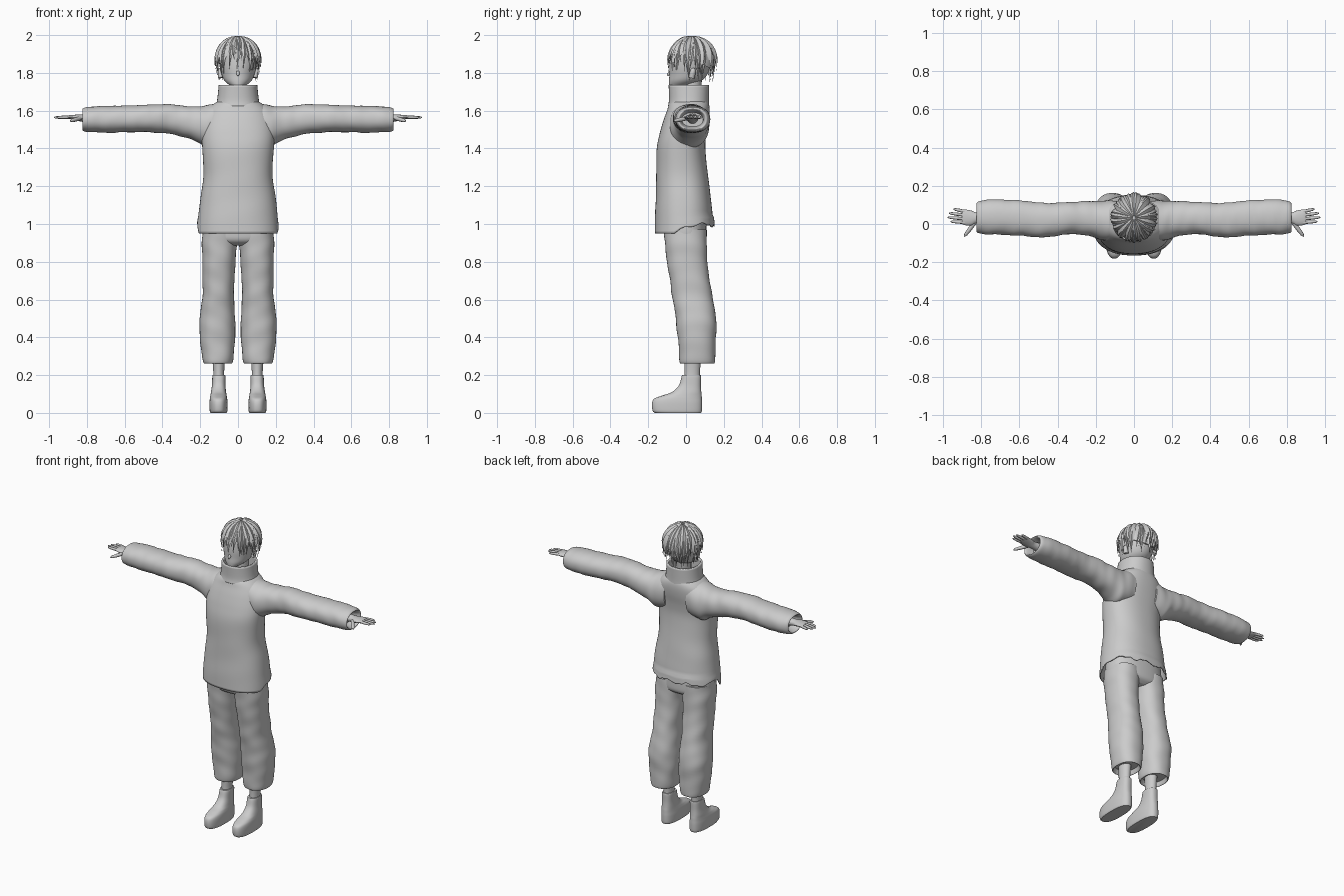
import bpy, bmesh, math, random
from mathutils import Vector

random.seed(4)
cube = bpy.data.objects.get("Cube")
if cube:
    bpy.data.objects.remove(cube, do_unlink=True)

GREY = (0.6, 0.6, 0.6, 1)
mat = bpy.data.materials.new("plain grey")
mat.use_nodes = True
mat.diffuse_color = GREY
mat.node_tree.nodes["Principled BSDF"].inputs["Base Color"].default_value = GREY


def finish(name, bm, mirror=False, angle=50):
    bmesh.ops.recalc_face_normals(bm, faces=bm.faces)
    mesh = bpy.data.meshes.new(name)
    bm.to_mesh(mesh)
    bm.free()
    mesh.materials.append(mat)
    ob = bpy.data.objects.new(name, mesh)
    bpy.context.collection.objects.link(ob)
    bpy.ops.object.select_all(action='DESELECT')
    ob.select_set(True)
    bpy.context.view_layer.objects.active = ob
    bpy.ops.object.shade_smooth_by_angle(angle=math.radians(angle))
    if mirror:
        ob.modifiers.new("mirror", 'MIRROR')
    return ob


def spline(a, b, c, d, t):
    """Smooth curve from b to c."""
    return b + 0.5 * t * (c - a + t * (2*a - 5*b + 4*c - d + t * (3*(b - c) + d - a)))


def skin(bm, rings, caps=True):
    """Join rings of points with faces."""
    rings = [[bm.verts.new(p) for p in ring] for ring in rings]
    n = len(rings[0])
    for r, s in zip(rings, rings[1:]):
        for i in range(n):
            j = (i + 1) % n
            bm.faces.new((r[i], r[j], s[j], s[i]))
    if caps:
        bm.faces.new(rings[0])
        bm.faces.new(rings[-1])


def loft(bm, secs, axis='z', seg=40, steps=5, square=2.0, folds=0, freq=40, caps=True):
    """Sections hold position along the axis, then low and high bounds across it."""
    rows = []
    for i in range(len(secs) - 1):
        quad = [secs[max(0, min(len(secs) - 1, i + k))] for k in (-1, 0, 1, 2)]
        rows += [[spline(*v, s / steps) for v in zip(*quad)] for s in range(steps)]
    rows.append(secs[-1])
    rings = []
    for t, a0, a1, b0, b1 in rows:
        ring = []
        for k in range(seg):
            ang = math.tau * k / seg
            c, s = math.cos(ang), math.sin(ang)
            # slanted creases that fade in and out around the cloth
            w = 1 + folds * (math.sin(freq * t + 2 * s + c) * (0.6 + 0.4 * math.sin(3 * ang))
                             + 0.5 * math.sin(1.7 * freq * t - 3 * c))
            a = (a0 + a1) / 2 + (a1 - a0) / 2 * w * math.copysign(abs(c) ** (2 / square), c)
            b = (b0 + b1) / 2 + (b1 - b0) / 2 * w * math.copysign(abs(s) ** (2 / square), s)
            ring.append((a, b, t) if axis == 'z' else (t, a, b))
        rings.append(ring)
    skin(bm, rings, caps)


def part(name, secs, mirror=False, angle=50, **kw):
    bm = bmesh.new()
    loft(bm, secs, **kw)
    return finish(name, bm, mirror, angle)


# Jacket body: hem is open, high at the back with a ragged edge
jacket = part("jacket_body", [
    (0.95, -.215, .215, -.165, .145), (1.05, -.21, .21, -.163, .14),
    (1.15, -.197, .197, -.16, .13), (1.27, -.182, .182, -.157, .115),
    (1.4, -.19, .19, -.155, .102), (1.48, -.192, .192, -.14, .108),
    (1.55, -.185, .185, -.118, .12), (1.6, -.165, .165, -.1, .125),
    (1.635, -.13, .13, -.09, .122), (1.66, -.09, .09, -.075, .11)],
    square=2.3, folds=0.006, freq=22, seg=64, caps=False)
for v in jacket.data.vertices:
    if v.co.z < 1.04:
        back = min(1, max(0, (v.co.y + 0.06) / 0.04))
        ragged = 0.012 * math.sin(47 * v.co.x) + 0.008 * math.sin(110 * v.co.x)
        v.co.z += back * (1.04 - v.co.z) * (0.5 + 8 * ragged)
        v.co.y += max(0, v.co.y) * 0.05
hem = jacket.modifiers.new("cloth thickness", 'SOLIDIFY')
hem.thickness = 0.006

# Stand-up collar
collar = part("collar", [
    (1.625, -.118, .118, -.095, .123), (1.66, -.11, .11, -.09, .122),
    (1.735, -.102, .102, -.092, .123)], square=2.2, caps=False)
collar.modifiers.new("cloth thickness", 'SOLIDIFY').thickness = 0.012

# Sleeves, tucked inwards at the cuff
part("sleeve", [
    (.08, -.085, .12, 1.42, 1.645), (.16, -.085, .122, 1.405, 1.63),
    (.21, -.07, .12, 1.432, 1.622), (.28, -.055, .118, 1.458, 1.625),
    (.36, -.055, .113, 1.477, 1.634), (.47, -.07, .11, 1.486, 1.632),
    (.58, -.062, .122, 1.486, 1.627), (.7, -.056, .128, 1.483, 1.625),
    (.79, -.052, .125, 1.488, 1.62), (.82, -.045, .113, 1.493, 1.612),
    (.818, -.033, .1, 1.503, 1.602), (.77, -.02, .09, 1.515, 1.59)],
    mirror=True, axis='x', square=2.2, folds=0.02, freq=52)


def finger(bm, start, end, radius):
    start, end = Vector(start), Vector(end)
    way = end - start
    side = way.cross(Vector((0, 0, 1))).normalized()
    up = side.cross(way).normalized()
    rings = []
    for t, f in ((0, 1), (.5, 1), (.85, .8), (1, .3)):
        rings.append([start + way * t + radius * f * (side * math.cos(a) + up * math.sin(a))
                      for a in (math.tau * k / 8 for k in range(8))])
    skin(bm, rings)


# Hands
bm = bmesh.new()
loft(bm, [(.76, .005, .065, 1.53, 1.585), (.82, .005, .06, 1.54, 1.58),
          (.85, -.008, .07, 1.547, 1.579), (.885, -.006, .076, 1.555, 1.577),
          (.9, 0, .072, 1.559, 1.574)], axis='x', seg=16)
for k, tip in enumerate((.96, .975, .968, .945)):
    y = 0.008 + 0.019 * k
    finger(bm, (.885, y, 1.566), (tip, y * 1.15 + 0.004, 1.564), 0.0085)
finger(bm, (.835, .005, 1.56), (.888, -.065, 1.545), 0.011)
finish("hand", bm, mirror=True)

# Trousers
part("trouser_hips", [
    (.885, -.12, .12, -.07, .075), (.91, -.175, .175, -.108, .105),
    (.96, -.188, .188, -.118, .11), (1.08, -.18, .18, -.118, .105)], square=2.4)
part("trouser_leg", [
    (.29, .045, .17, -.015, .135), (.262, .035, .178, -.027, .148),
    (.28, .026, .187, -.035, .155), (.36, .018, .198, -.04, .155),
    (.46, .014, .205, -.05, .162), (.54, .018, .198, -.06, .153),
    (.62, .022, .188, -.073, .14), (.72, .018, .188, -.088, .122),
    (.82, .012, .189, -.103, .112), (.9, .004, .191, -.113, .11),
    (.97, .0, .187, -.116, .108)], mirror=True, square=2.3, folds=0.016, freq=36)

# Ankles and boots
part("ankle", [(.15, .07, .133, -.012, .075), (.22, .073, .131, -.008, .074),
               (.33, .064, .14, -.012, .085)], mirror=True, seg=20)
part("boot", [
    (0, .06, .146, -.165, .08), (.012, .056, .15, -.177, .084),
    (.05, .055, .151, -.18, .085), (.075, .057, .149, -.168, .084),
    (.092, .06, .146, -.125, .083), (.11, .063, .143, -.075, .081),
    (.145, .066, .138, -.038, .079), (.19, .066, .136, -.024, .08),
    (.2, .068, .134, -.02, .078)], mirror=True, square=2.5, angle=40)

# Head and neck
part("neck", [(1.6, -.05, .05, -.02, .08), (1.7, -.048, .048, -.02, .078),
              (1.8, -.05, .05, -.02, .09)], seg=20)
part("head", [
    (1.722, -.016, .016, -.082, -.04), (1.732, -.04, .04, -.088, .02),
    (1.757, -.07, .07, -.09, .08), (1.79, -.086, .086, -.088, .112),
    (1.84, -.098, .098, -.088, .13), (1.9, -.1, .1, -.08, .135),
    (1.95, -.075, .075, -.05, .11), (1.972, -.025, .025, 0, .06)])
bm = bmesh.new()
finger(bm, (0, -.076, 1.812), (0, -.098, 1.786), 0.009)
finish("nose", bm)
bm = bmesh.new()
finger(bm, (.088, .03, 1.775), (.098, .04, 1.825), 0.016)
finish("ear", bm, mirror=True)

# Hair: an under-cap, then overlapping pointed locks swept from the crown
CROWN = Vector((0, 0.033, 1.865))
SIZE = Vector((0.117, 0.125, 0.122))


def on_scalp(azimuth, polar, lift):
    """Azimuth zero is the front; below the equator the hair falls straight."""
    flat = math.sin(min(polar, 1.6)) - max(0, polar - 1.6) * 0.16
    drop = math.cos(polar) if polar < 1.57 else 1.57 - polar
    way = Vector((math.sin(azimuth) * flat, -math.cos(azimuth) * flat, drop))
    return CROWN + way * SIZE * lift


def lock(bm, azimuth, start, end, width, lift, twist):
    rings = []
    for k in range(10):
        t = k / 9
        w = width * (0.25 + 0.75 * math.sin(math.pi * min(1, t * 1.1 + 0.1) ** 0.8)) * (1 - t ** 5)
        polar = start + (end - start) * t
        a = azimuth + twist * t * t
        mid = on_scalp(a, polar, lift + 0.05 * t * t)
        edge = Vector((math.cos(a), math.sin(a), 0))
        out = (mid - CROWN).normalized()
        w = max(w, 0.0006)
        rings.append([mid - edge * w - out * w * .3, mid + out * w * .35,
                      mid + edge * w - out * w * .3, mid - out * w * .5])
    skin(bm, rings)


bm = bmesh.new()
skin(bm, [[on_scalp(math.tau * k / 32, 0.05 + j * (1.0 + 0.95 * (1 - math.cos(math.tau * k / 32)) / 2) / 9, 0.95)
           for k in range(32)] for j in range(10)])
finish("hair_cap", bm)

bm = bmesh.new()
for layer, (count, lift, shorter) in enumerate(((26, 0.96, 0), (22, 1.0, 0.22), (15, 1.03, 0.6))):
    for k in range(count):
        az = math.tau * (k + 0.5 * layer) / count + random.uniform(-.08, .08)
        front = (1 + math.cos(az)) / 2
        end = 2.45 - 0.75 * front ** 4 - shorter + random.uniform(-.12, .12)
        lock(bm, az, 0.08, end, 0.023, lift, random.uniform(-.25, .25))
# Long fringe locks between and beside the eyes
for az, end in ((-.62, 2.1), (-.3, 1.9), (0.03, 2.12), (.33, 1.9), (.65, 2.1)):
    lock(bm, az, 0.3, end, 0.017, 1.02, -.1)
finish("hair_locks", bm, angle=60)
